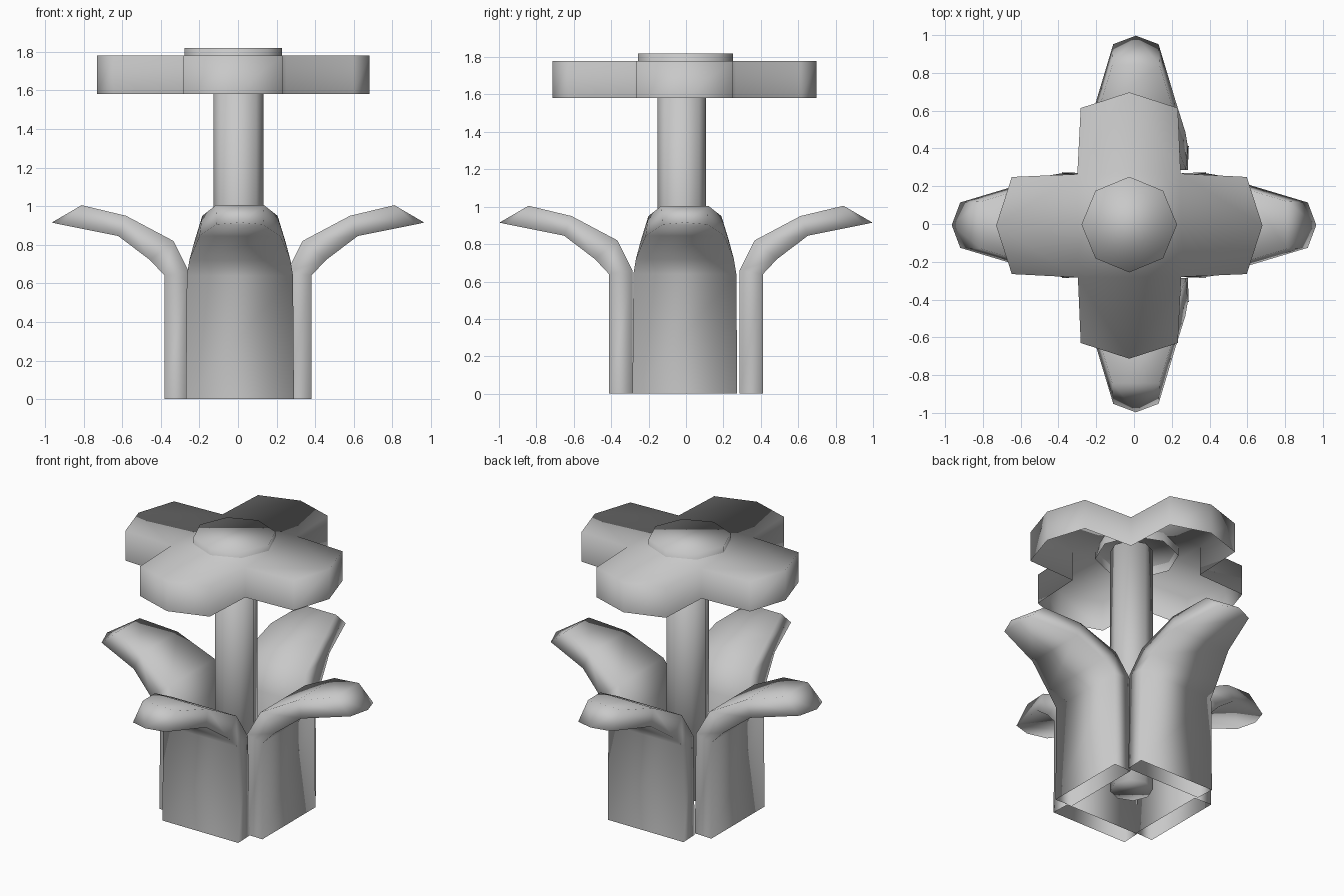
import bpy, bmesh, math
from mathutils import Matrix, Vector

cube = bpy.data.objects.get("Cube")
if cube:
    bpy.data.objects.remove(cube, do_unlink=True)

GREY = (0.58, 0.58, 0.58, 1.0)
grey = bpy.data.materials.new("plain grey")
grey.use_nodes = True
grey.diffuse_color = GREY
grey.node_tree.nodes["Principled BSDF"].inputs["Base Color"].default_value = GREY


def finish(bm, name):
    """Turn a bmesh into a smooth-shaded object."""
    bmesh.ops.recalc_face_normals(bm, faces=bm.faces)
    for face in bm.faces:
        face.smooth = True
    mesh = bpy.data.meshes.new(name)
    bm.to_mesh(mesh)
    bm.free()
    mesh.materials.append(grey)
    obj = bpy.data.objects.new(name, mesh)
    bpy.context.collection.objects.link(obj)
    return obj


def bridge(bm, low, high):
    n = len(low)
    for i in range(n):
        j = (i + 1) % n
        bm.faces.new((low[i], low[j], high[j], high[i]))


def prism(name, outline, centre, bottom, top, close_bottom=False):
    """Straight-sided extrusion of an outline with a flat top."""
    bm = bmesh.new()
    low, high = [[bm.verts.new((x + centre[0], y + centre[1], z)) for x, y in outline]
                 for z in (bottom, top)]
    bridge(bm, low, high)
    bm.faces.new(high)
    if close_bottom:
        bm.faces.new(low)
    return finish(bm, name)


def octagon(radius):
    return [(radius * math.cos(i * math.pi / 4), radius * math.sin(i * math.pi / 4))
            for i in range(8)]


# Stem
prism("stem", octagon(0.13), (0.002, -0.022), 0.09, 1.76, close_bottom=True)

# Four-petal flower head, hollow underneath
petal = [Vector(p) for p in ((0.275, -0.272), (0.622, -0.257), (0.705, 0), (0.622, 0.257))]
head = [Matrix.Rotation(k * math.pi / 2, 2) @ p for k in range(4) for p in petal]
prism("petals", head, (-0.025, -0.008), 1.58, 1.78)

# Raised centre of the flower
prism("flower_centre", octagon(0.253), (-0.025, -0.003), 1.72, 1.82)

# Leaf stations: outer (r, z, half width), inner (r, z, half width)
STATIONS = [
    ((0.38, 0.0, 0.28), (0.255, 0.0, 0.275)),
    ((0.38, 0.64, 0.275), (0.255, 0.66, 0.265)),
    ((0.455, 0.72, 0.262), (0.335, 0.82, 0.235)),
    ((0.62, 0.845, 0.21), (0.58, 0.95, 0.195)),
    ((0.92, 0.905, 0.12), (0.81, 1.005, 0.125)),
]


def leaf(name, angle, offset, centre):
    """Thick curling blade, open at the base and pointed at the tip."""
    bm = bmesh.new()
    rings = []
    for (ro, zo, wo), (ri, zi, wi) in STATIONS:
        section = [(ro, -wo, zo), (ro, wo, zo), (ri, wi, zi), (ri, -wi, zi)]
        rings.append([bm.verts.new((r + offset, w, z)) for r, w, z in section])
    for low, high in zip(rings, rings[1:]):
        bridge(bm, low, high)
    # Pointed tip
    tip = bm.verts.new((0.965 + offset, 0, 0.915))
    last = rings[-1]
    for i in range(len(last)):
        bm.faces.new((last[i], last[(i + 1) % len(last)], tip))
    bmesh.ops.rotate(bm, verts=bm.verts, matrix=Matrix.Rotation(angle, 3, 'Z'))
    bmesh.ops.translate(bm, verts=bm.verts, vec=centre)
    return finish(bm, name)


for k, side in enumerate(("left", "back", "right", "front")):
    centre = (0.01, 0, 0) if k % 2 else (0, -0.006, 0)
    leaf(side + "_leaf", k * math.pi / 2, 0.032 * (k % 2), centre)
